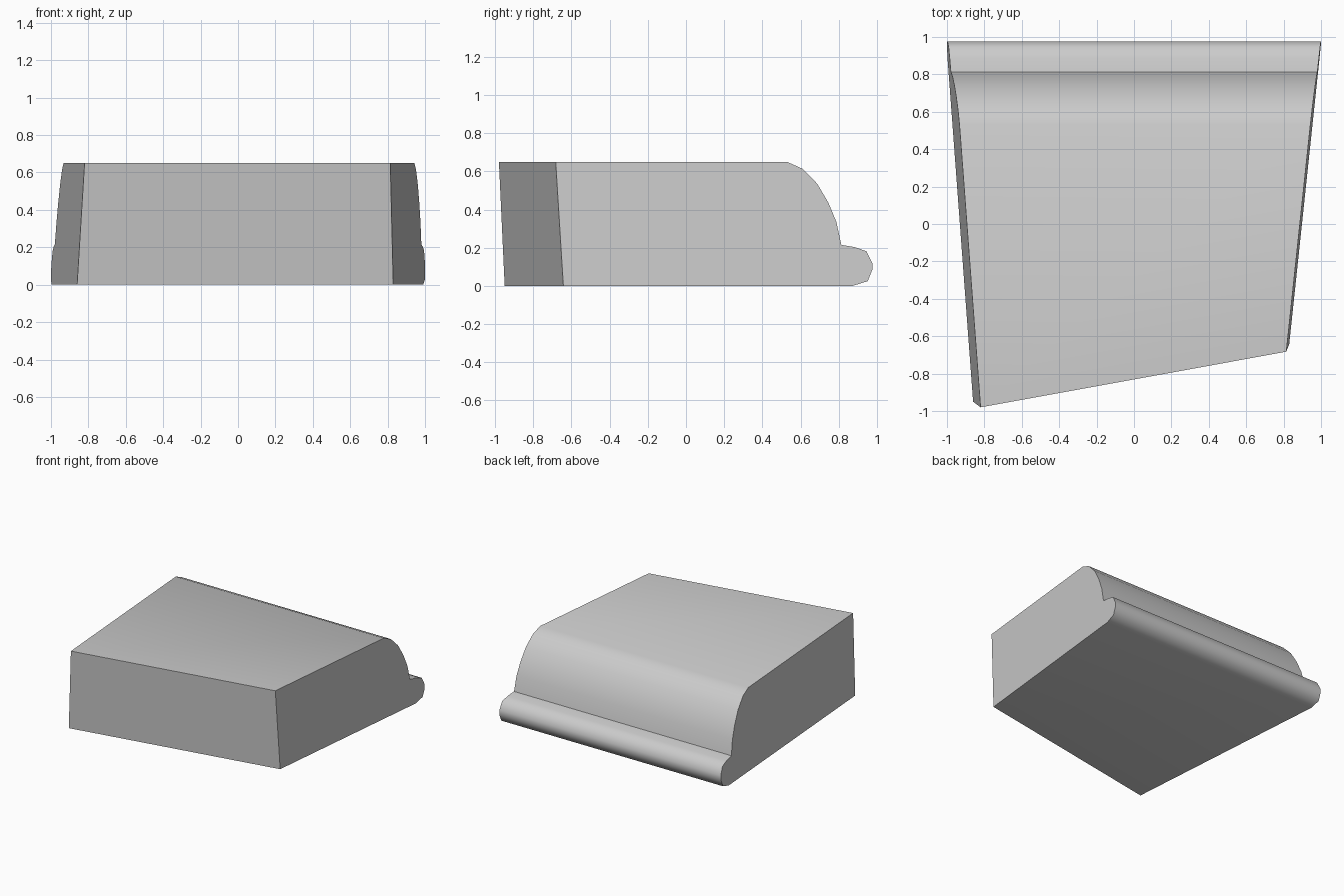
import bpy, bmesh, math

if "Cube" in bpy.data.objects:
    bpy.data.objects.remove(bpy.data.objects["Cube"])

# Side profile (y, z) of the moulded back edge: large quarter round, then a small bead
PROFILE = [(0.53, 0.65), (0.61, 0.614), (0.688, 0.535), (0.746, 0.436),
           (0.788, 0.335), (0.814, 0.215), (0.885, 0.203), (0.945, 0.182),
           (0.976, 0.12), (0.976, 0.084), (0.952, 0.025), (0.872, 0.0)]


# Slanted cut planes at both ends and at the front
def left_x(y, z):
    return -0.931 - 0.0745 * y + 0.058 * z


def right_x(y, z):
    return 0.898 + 0.106 * y - 0.0175 * z


def front_y(x, z):
    return -0.7935 + 0.182 * x - 0.0575 * z


def end_loop(bm, end_x):
    """One end outline: the moulded profile closed by the two front corners."""
    points = [(end_x(y, z), y, z) for y, z in PROFILE]
    for z in (0.0, 0.65):
        y = -0.8
        for _ in range(12):  # corner where the end plane meets the front plane
            y = front_y(end_x(y, z), z)
        points.append((end_x(y, z), y, z))
    return [bm.verts.new(p) for p in points]


# Block: both end outlines bridged by long strips
bm = bmesh.new()
left, right = end_loop(bm, left_x), end_loop(bm, right_x)
n = len(left)
bm.faces.new(left)
bm.faces.new(right[::-1])
for i in range(n):
    j = (i + 1) % n
    bm.faces.new((left[i], right[i], right[j], left[j]))
bmesh.ops.recalc_face_normals(bm, faces=bm.faces)

mesh = bpy.data.meshes.new("moulded_block")
bm.to_mesh(mesh)
bm.free()
block = bpy.data.objects.new("moulded_block", mesh)
bpy.context.collection.objects.link(block)

grey = bpy.data.materials.new("light_grey")
grey.diffuse_color = (0.6, 0.6, 0.6, 1)
grey.use_nodes = True
grey.node_tree.nodes["Principled BSDF"].inputs["Base Color"].default_value = grey.diffuse_color
mesh.materials.append(grey)

# Smooth roundings, crisp ends and step
bpy.context.view_layer.objects.active = block
block.select_set(True)
bpy.ops.object.shade_smooth_by_angle(angle=math.radians(52))
